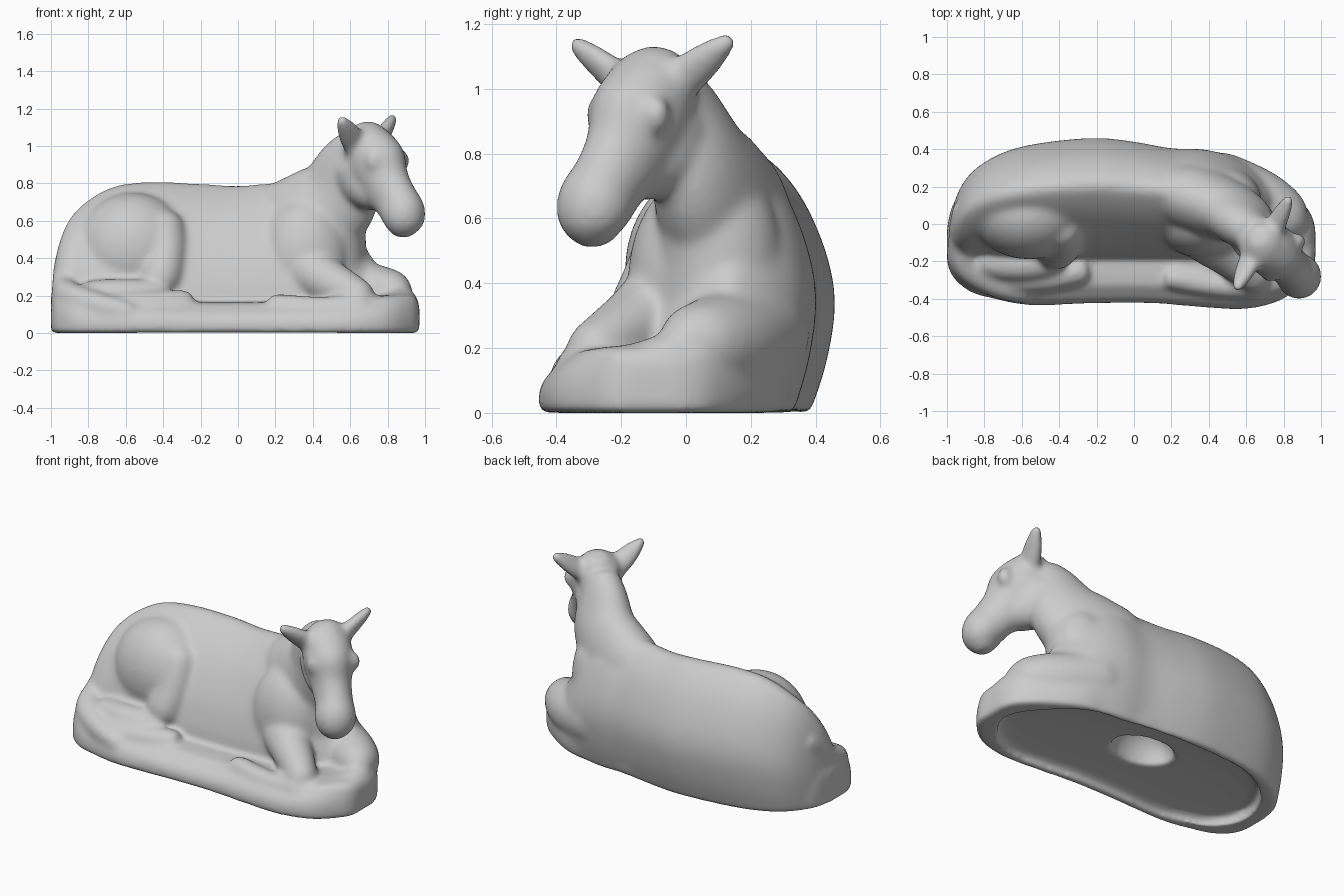
import bpy, bmesh, math
from mathutils import Vector

if "Cube" in bpy.data.objects:
    bpy.data.objects.remove(bpy.data.objects["Cube"])

grey = bpy.data.materials.new("plain grey")
grey.use_nodes = True
grey.diffuse_color = (0.6, 0.6, 0.6, 1)
grey.node_tree.nodes["Principled BSDF"].inputs["Base Color"].default_value = grey.diffuse_color


def smooth_path(pts, n=5):
    """Catmull-Rom resampling of rows of any width."""
    out = []
    for i in range(len(pts) - 1):
        a, b, c, d = (pts[max(0, min(len(pts) - 1, i + k))] for k in (-1, 0, 1, 2))
        for j in range(n):
            t = j / n
            out.append([0.5 * (2 * q + (r - p) * t + (2 * p - 5 * q + 4 * r - s) * t * t
                               + (3 * q - p - 3 * r + s) * t ** 3)
                        for p, q, r, s in zip(a, b, c, d)])
    return out + [list(pts[-1])]


def skin(name, rings):
    """Closed solid through a list of equal rings."""
    bm = bmesh.new()
    loops = [[bm.verts.new(p) for p in ring] for ring in rings]
    n = len(loops[0])
    for a, b in zip(loops, loops[1:]):
        for i in range(n):
            bm.faces.new((a[i], a[(i + 1) % n], b[(i + 1) % n], b[i]))
    bm.faces.new(loops[0])
    bm.faces.new(loops[-1])
    bmesh.ops.recalc_face_normals(bm, faces=bm.faces)
    me = bpy.data.meshes.new(name)
    bm.to_mesh(me)
    bm.free()
    ob = bpy.data.objects.new(name, me)
    bpy.context.collection.objects.link(ob)
    return ob


def loft(name, stations, profile):
    """Stations are (x, front y, back y, top z); the profile is in 0..1."""
    prof = smooth_path(profile, 4)
    return skin(name, [[(x, f + u * (b - f), v * h) for u, v in prof]
                       for x, f, b, h in smooth_path(stations)])


def tube(name, path, side):
    """Rows are (x, y, z, radius along side, radius across)."""
    rows = smooth_path(path)
    rings = []
    for i, r in enumerate(rows):
        c = Vector(r[:3])
        t = (Vector(rows[min(i + 1, len(rows) - 1)][:3]) - Vector(rows[max(i - 1, 0)][:3])).normalized()
        s = Vector(side)
        s = (s - t * s.dot(t)).normalized()
        w = t.cross(s)
        angles = [math.tau * k / 24 for k in range(24)]
        rings.append([c + s * r[3] * math.cos(a) + w * r[4] * math.sin(a) for a in angles])
    return skin(name, rings)


def limb(name, path):
    """Round tube with domed ends; rows are (x, y, z, radius)."""
    first, last = path[0], path[-1]
    d0 = (Vector(first[:3]) - Vector(path[1][:3])).normalized() * first[3] * 0.6
    d1 = (Vector(last[:3]) - Vector(path[-2][:3])).normalized() * last[3] * 0.6
    ends = [(*(Vector(p[:3]) + d), p[3] * 0.45) for p, d in ((first, d0), (last, d1))]
    rows = [ends[0], *path, ends[1]]
    return tube(name, [(*p, p[3]) for p in rows], (0.05, 0.1, 1))


def ball(name, loc, radii):
    bpy.ops.mesh.primitive_uv_sphere_add(segments=32, ring_count=16, radius=1, location=loc)
    ob = bpy.context.object
    ob.name = name
    ob.scale = radii
    return ob


# Torso: sloping flank at the front, round back, ridge behind the middle
torso_profile = [(0.88, 0), (0.96, 0.2), (1, 0.43), (0.95, 0.64), (0.82, 0.86), (0.64, 1),
                 (0.49, 0.96), (0.28, 0.79), (0.11, 0.55), (0.02, 0.33), (0, 0.2), (0, 0)]
torso = [(-0.985, -0.12, 0.0, 0.33), (-0.96, -0.17, 0.12, 0.47), (-0.9, -0.19, 0.24, 0.61),
         (-0.8, -0.18, 0.33, 0.71), (-0.65, -0.19, 0.4, 0.785), (-0.45, -0.19, 0.44, 0.805),
         (-0.2, -0.18, 0.46, 0.795), (0, -0.18, 0.44, 0.785), (0.2, -0.18, 0.405, 0.8),
         (0.36, -0.18, 0.4, 0.8), (0.5, -0.16, 0.37, 0.72), (0.62, -0.1, 0.32, 0.55),
         (0.74, -0.05, 0.24, 0.37)]
parts = [loft("torso", torso, torso_profile)]

# Plinth, its top sloping down to the front edge
plinth = [(-1.0, -0.2, -0.03, 0.2), (-0.97, -0.28, 0.1, 0.23), (-0.88, -0.36, 0.22, 0.22),
          (-0.75, -0.4, 0.3, 0.19), (-0.55, -0.435, 0.36, 0.18), (-0.2, -0.425, 0.38, 0.165),
          (0.1, -0.425, 0.37, 0.165), (0.35, -0.445, 0.34, 0.17), (0.6, -0.455, 0.31, 0.18),
          (0.8, -0.4, 0.2, 0.2), (0.93, -0.28, 0.08, 0.2), (0.97, -0.2, -0.02, 0.15)]
plinth_profile = [(0.01, 0), (0, 0.25), (0.02, 0.55), (0.08, 0.8), (0.2, 1), (0.85, 1),
                  (0.98, 0.75), (1, 0.4), (0.97, 0)]
parts.append(loft("plinth", plinth, plinth_profile))

# Neck, breast and head, turned towards the front left
across = Vector((0.65, 0.76, 0))
parts.append(tube("neck", [(0.1, 0.18, 0.54, 0.13, 0.22), (0.27, 0.15, 0.56, 0.18, 0.26),
                           (0.42, 0.1, 0.63, 0.18, 0.26), (0.535, 0.05, 0.745, 0.155, 0.235),
                           (0.59, -0.01, 0.9, 0.125, 0.17), (0.65, -0.06, 1.0, 0.1, 0.12)],
                  (0.3, 1, 0)))
parts.append(limb("breast", [(0.5, 0.08, 0.63, 0.17), (0.49, 0.11, 0.47, 0.195), (0.47, 0.1, 0.25, 0.19)]))
parts.append(tube("head", [(0.665, -0.07, 1.12, 0.05, 0.05), (0.675, -0.08, 1.08, 0.1, 0.1),
                           (0.69, -0.1, 1.02, 0.135, 0.135), (0.735, -0.14, 0.91, 0.145, 0.175),
                           (0.785, -0.185, 0.8, 0.12, 0.15), (0.845, -0.24, 0.71, 0.11, 0.125),
                           (0.882, -0.28, 0.64, 0.122, 0.122), (0.878, -0.28, 0.57, 0.1, 0.1),
                           (0.87, -0.27, 0.515, 0.04, 0.04)], across))
parts.append(limb("jowl", [(0.65, -0.07, 0.9, 0.135), (0.675, -0.085, 0.81, 0.135), (0.75, -0.16, 0.74, 0.1)]))

for label, s in (("left", 1), ("right", -1)):
    eye = Vector((0.8, -0.18, 0.92)) + across * 0.115 * s
    parts.append(ball(label + "_brow", eye, (0.045, 0.045, 0.06)))
    root = Vector((0.685, -0.11, 1.0)) + across * 0.08 * s
    tip = Vector((0.835, 0.145, 1.16)) if s > 0 else Vector((0.545, -0.355, 1.15))
    rows = [(*root.lerp(tip, t), wide, thin) for t, wide, thin in
            ((0, 0.07, 0.055), (0.35, 0.068, 0.045), (0.65, 0.055, 0.038), (0.9, 0.034, 0.03),
             (1, 0.024, 0.022))]
    parts.append(tube(label + "_ear", rows, (0.45, -0.4, 0.8)))

# Shoulder and folded forelegs
parts += [
    ball("right_shoulder", (0.36, 0.01, 0.4), (0.24, 0.19, 0.32)),
    limb("right_foreleg", [(0.38, -0.06, 0.33, 0.14), (0.5, -0.16, 0.265, 0.12),
                           (0.6, -0.24, 0.22, 0.1), (0.665, -0.3, 0.18, 0.085)]),
    limb("right_shin", [(0.66, -0.33, 0.14, 0.07), (0.45, -0.33, 0.13, 0.065), (0.2, -0.29, 0.15, 0.06)]),
    limb("left_foreleg", [(0.42, 0.21, 0.26, 0.18), (0.62, 0.155, 0.225, 0.165),
                          (0.77, 0.075, 0.215, 0.145), (0.85, 0.0, 0.22, 0.11)]),
    limb("left_shin", [(0.865, -0.02, 0.16, 0.095), (0.86, -0.14, 0.13, 0.09), (0.75, -0.3, 0.1, 0.08)]),
]

# Haunch, folded hind leg and tail wrapped round the rump
parts += [
    ball("haunch", (-0.56, 0.06, 0.44), (0.31, 0.25, 0.31)),
    limb("stifle", [(-0.4, -0.01, 0.58, 0.11), (-0.385, -0.085, 0.42, 0.11), (-0.42, -0.14, 0.27, 0.11)]),
    limb("hock", [(-0.42, -0.2, 0.2, 0.08), (-0.62, -0.22, 0.2, 0.09), (-0.8, -0.2, 0.2, 0.08)]),
    limb("hind_foot", [(-0.7, -0.29, 0.14, 0.075), (-0.48, -0.29, 0.15, 0.075), (-0.28, -0.25, 0.16, 0.07)]),
    limb("tail", [(-0.91, 0.08, 0.42, 0.06), (-0.935, -0.08, 0.28, 0.06), (-0.9, -0.22, 0.2, 0.075),
                  (-0.75, -0.32, 0.15, 0.07), (-0.58, -0.37, 0.11, 0.055)]),
]

# Fuse everything into one cast figure
bpy.ops.object.select_all(action="DESELECT")
for ob in parts:
    ob.select_set(True)
figure = parts[0]
bpy.context.view_layer.objects.active = figure
bpy.ops.object.join()
figure.name = "lying_animal"

# Sunken underside with an oval opening
inner = [(x * 0.9, f + 0.1, max(b - 0.08, f + 0.12), 0.05) for x, f, b, h in plinth]
recess = loft("recess_cutter", inner, [(0, -1), (0, 1), (1, 1), (1, -1)])
opening = ball("opening_cutter", (-0.03, 0.04, 0.06), (0.2, 0.14, 0.18))


def apply(kind, **settings):
    mod = figure.modifiers.new(kind.lower(), kind)
    for key, value in settings.items():
        setattr(mod, key, value)
    bpy.context.view_layer.objects.active = figure
    bpy.ops.object.modifier_apply(modifier=mod.name)


apply("REMESH", mode="VOXEL", voxel_size=0.012)
apply("SMOOTH", factor=0.5, iterations=16)
for cutter in (recess, opening):
    cutter.hide_render = True
    apply("BOOLEAN", operation="DIFFERENCE", solver="EXACT", object=cutter)
    bpy.data.objects.remove(cutter)
apply("REMESH", mode="VOXEL", voxel_size=0.012)
apply("SMOOTH", factor=0.5, iterations=10)

figure.data.materials.clear()
figure.data.materials.append(grey)
bpy.ops.object.select_all(action="DESELECT")
figure.select_set(True)
bpy.ops.object.shade_smooth()
